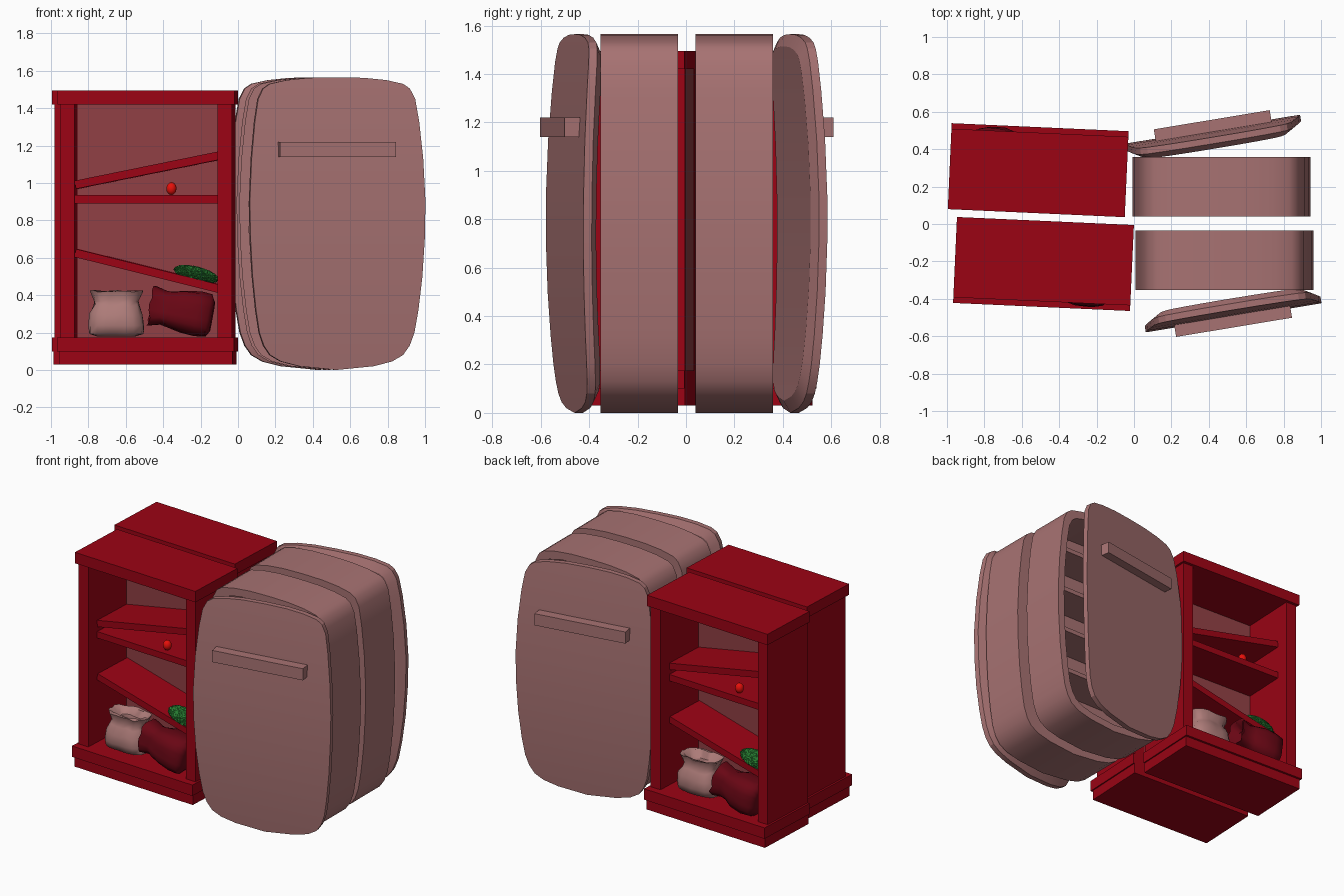
import bpy, bmesh, math, random
from mathutils import Matrix, Vector

if "Cube" in bpy.data.objects:
    bpy.data.objects.remove(bpy.data.objects["Cube"])

random.seed(4)
T, R = Matrix.Translation, Matrix.Rotation


def material(name, rgb):
    m = bpy.data.materials.new(name)
    m.diffuse_color = (*rgb, 1)
    m.use_nodes = True
    m.node_tree.nodes["Principled BSDF"].inputs["Base Color"].default_value = m.diffuse_color
    return m


RED = material("red_paint", (0.33, 0.001, 0.007))
PANEL = material("panel_paint", (0.28, 0.05, 0.058))
PINK = material("dusty_pink", (0.39, 0.17, 0.17))
SACK = material("sack_cloth", (0.42, 0.20, 0.19))
DARK = material("dark_red_cloth", (0.14, 0.002, 0.007))
BALL = material("bright_red", (0.8, 0.005, 0.003))
GREEN = material("green", (0.02, 0.20, 0.03))


def finish(bm, name, mat, matrix, smooth=None):
    bmesh.ops.recalc_face_normals(bm, faces=bm.faces)
    me = bpy.data.meshes.new(name)
    bm.to_mesh(me)
    bm.free()
    me.materials.append(mat)
    ob = bpy.data.objects.new(name, me)
    bpy.context.collection.objects.link(ob)
    ob.matrix_world = matrix
    if smooth:
        bpy.ops.object.select_all(action='DESELECT')
        ob.select_set(True)
        bpy.context.view_layer.objects.active = ob
        bpy.ops.object.shade_smooth_by_angle(angle=math.radians(smooth))
    return ob


def box(name, mat, matrix, lo, hi):
    lo, hi = Vector(lo), Vector(hi)
    bm = bmesh.new()
    bmesh.ops.create_cube(bm, size=1,
                          matrix=T((lo + hi) / 2) @ Matrix.Diagonal((*(hi - lo), 1)))
    return finish(bm, name, mat, matrix)


def loft(name, mat, matrix, rings, smooth):
    """Skin a list of equal-length point rings; cap both ends with cross strips."""
    bm = bmesh.new()
    vs = [[bm.verts.new(p) for p in ring] for ring in rings]
    n = len(vs[0])
    for a, b in zip(vs, vs[1:]):
        for i in range(n):
            j = (i + 1) % n
            bm.faces.new((a[i], a[j], b[j], b[i]))
    for r in (vs[0], vs[-1]):
        for i in range(n // 2):
            bm.faces.new(list(dict.fromkeys((r[i], r[i + 1], r[n - i - 1], r[-i]))))
    return finish(bm, name, mat, matrix, smooth)


# Bulging fridge outline: right half from top to bottom, mirrored
HALF = [(0, 1.565), (.15, 1.562), (.27, 1.55), (.36, 1.53), (.397, 1.505),
        (.425, 1.45), (.445, 1.33), (.465, 1.13), (.476, .9), (.472, .7),
        (.46, .5), (.44, .32), (.42, .2), (.395, .13), (.36, .08),
        (.30, .045), (.2, .02), (0, 0)]
OUTLINE = HALF + [(-x, z) for x, z in HALF[-2:0:-1]]


def outline_ring(inset, y, bow=0):
    return [(x * (1 - inset / .475), y + bow * ((z - .78) / .78) ** 2,
             .78 + (z - .78) * (1 - inset / .78)) for x, z in OUTLINE]


def fridge(tag, M):
    # hollow cabinet, open at the front
    loft("fridge_body" + tag, PINK, M,
         [outline_ring(d, y) for d, y in
          ((0, 0), (0, -.32), (.05, -.32), (.05, -.03))], 30)
    for i, z in enumerate((.35, .65, .95, 1.25)):
        box(f"fridge_rack_{i}{tag}", PINK, M, (-.4, -.28, z - .015), (.4, -.02, z + .015))
    # bowed door swung ajar, with chamfered inner edge
    D = M @ T((.05, -.468, 0)) @ R(math.radians(9.4), 4, 'Z')
    loft("fridge_door" + tag, PINK, D,
         [outline_ring(d, y, .042) for d, y in ((0, 0), (0, .035), (.05, .062))], 20)
    box("fridge_handle" + tag, PINK, D, (-.32, -.05, 1.14), (.308, .02, 1.22))


def sack(name, mat, matrix):
    # puffed body, pinched neck, flared mouth with a sunken opening
    rings = []
    for hx, hy, z in ((.10, .06, 0), (.145, .10, .015), (.15, .115, .06), (.14, .11, .12),
                      (.12, .085, .17), (.115, .07, .195), (.14, .085, .245),
                      (.12, .065, .24), (.09, .045, .205)):
        ring = []
        for k in range(20):
            a = 2 * math.pi * k / 20
            c, s = math.cos(a), math.sin(a)
            f = (abs(c) ** 3.5 + abs(s) ** 3.5) ** (-1 / 3.5)
            wob = random.uniform(.96, 1.03)
            ring.append((hx * c * f * wob, hy * s * f * wob,
                         z + (random.uniform(-.008, .008) if z > .1 else 0)))
        rings.append(ring)
    loft(name, mat, matrix, rings, 60)


def blob(name, mat, matrix, size, subdiv, bump):
    bm = bmesh.new()
    bmesh.ops.create_icosphere(bm, subdivisions=subdiv, radius=1)
    for v in bm.verts:
        v.co *= 1 + random.uniform(-bump, bump)
        v.co = Vector(a * b for a, b in zip(v.co, size))
    finish(bm, name, mat, matrix, None if bump else 60)


def bookcase(tag, M):
    # frame
    box("case_top" + tag, RED, M, (-.4735, -.43, 1.42), (.4735, 0, 1.495))
    box("case_base" + tag, RED, M, (-.4735, -.46, .1), (.4735, 0, .175))
    box("case_plinth" + tag, RED, M, (-.465, -.445, .03), (.465, 0, .1))
    for side, s in (("left", -1), ("right", 1)):
        x = sorted((s * .383, s * .46))
        box(f"case_{side}_side{tag}", RED, M, (x[0], -.41, .175), (x[1], 0, 1.42))
    box("case_back" + tag, PANEL, M, (-.383, -.02, .175), (.383, -.002, 1.42))
    # one level shelf and two fallen ones
    for name, z, deg in (("upper", 1.068, 11.5), ("middle", .913, 0), ("lower", .53, -14)):
        w = .383 / math.cos(math.radians(deg))
        box(f"{name}_shelf{tag}", RED, M @ T((0, 0, z)) @ R(math.radians(-deg), 4, 'Y'),
            (-w, -.32, -.022), (w, -.02, .022))
    # goods
    sack("pale_sack" + tag, SACK, M @ T((-.165, -.27, .178)))
    sack("fallen_sack" + tag, DARK,
         M @ T((.352, -.335, .285)) @ R(math.radians(-80), 4, 'Y') @ R(.12, 4, 'Z')
         @ Matrix.Diagonal((.78, 1, 1.35, 1)))
    blob("tomato" + tag, BALL, M @ T((.13, -.27, .97)), (.028, .028, .035), 2, 0)
    blob("cucumber" + tag, GREEN,
         M @ T((.262, -.26, .512)) @ R(math.radians(14), 4, 'Y'), (.12, .075, .04), 5, .05)


# Each unit stands back to back with a copy turned half a circle
def pair(build, M, cx, cy):
    build("_front", M)
    build("_rear", T((cx, cy, 0)) @ R(math.pi, 4, 'Z') @ T((-cx, -cy, 0)) @ M)


pair(fridge, T((.483, -.034, 0)), .4755, .0025)
pair(bookcase, T((-.4735, .016, 0)) @ R(math.radians(-2.6), 4, 'Z'), -.498, .037)
